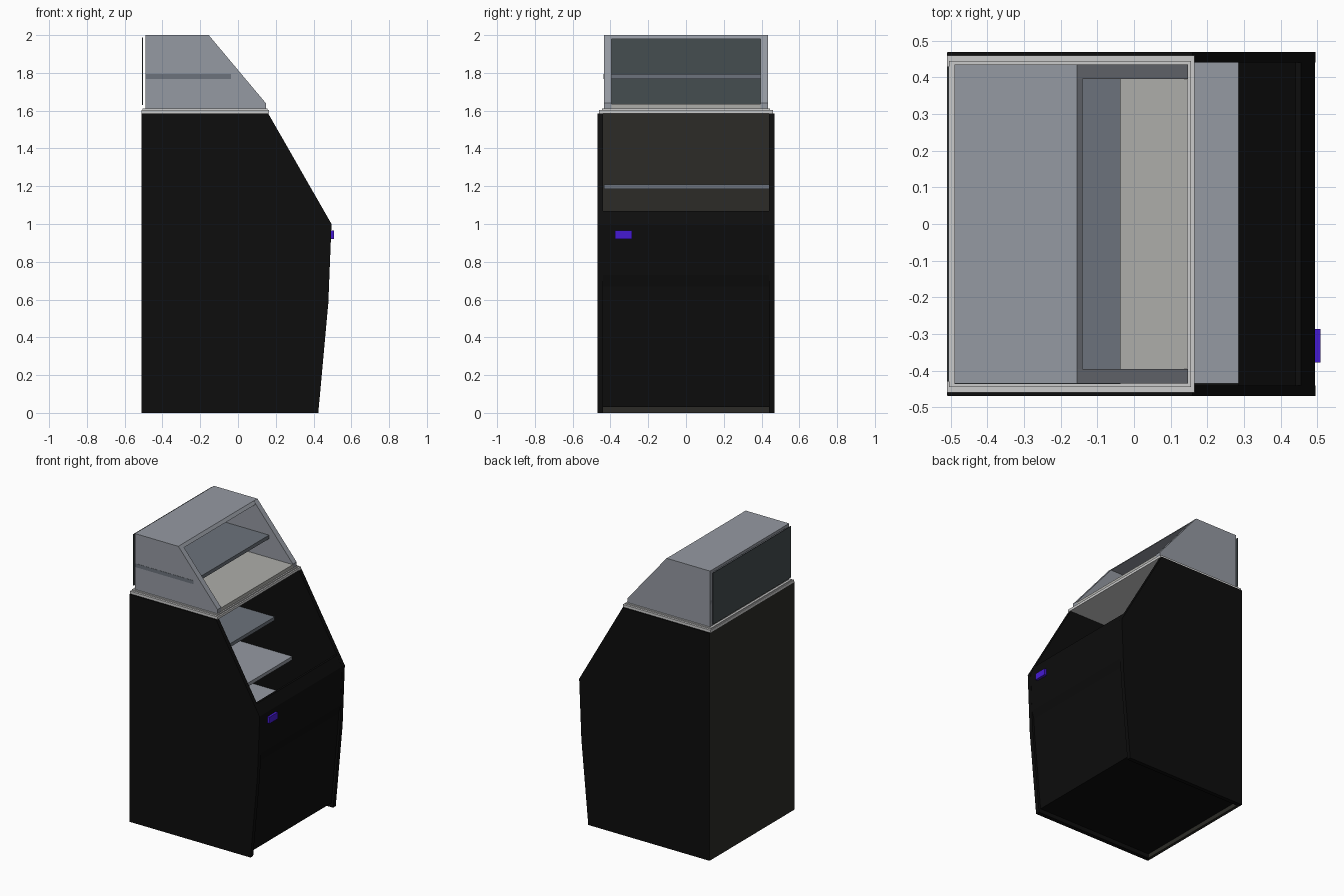
import bpy, bmesh

if "Cube" in bpy.data.objects:
    bpy.data.objects.remove(bpy.data.objects["Cube"])


def material(name, r, g, b):
    m = bpy.data.materials.new(name)
    m.diffuse_color = (r, g, b, 1)
    m.use_nodes = True
    m.node_tree.nodes["Principled BSDF"].inputs["Base Color"].default_value = m.diffuse_color
    return m


BLACK = material("black", 0.004, 0.004, 0.004)
DARK = material("dark_brown", 0.025, 0.024, 0.02)
TRIM = material("trim", 0.62, 0.62, 0.6)
FLOOR = material("floor", 0.42, 0.42, 0.4)
PANEL = material("case_grey", 0.3, 0.32, 0.36)
SHELF = material("shelf_grey", 0.15, 0.17, 0.2)
BACK = material("case_back", 0.06, 0.075, 0.08)
PURPLE = material("purple", 0.06, 0.01, 0.65)


def prism(name, profile, y0, y1, mat):
    """Extrude an x-z profile from y0 to y1."""
    bm = bmesh.new()
    face = bm.faces.new([bm.verts.new((x, y0, z)) for x, z in profile])
    new = bmesh.ops.extrude_face_region(bm, geom=[face])["geom"]
    verts = [v for v in new if isinstance(v, bmesh.types.BMVert)]
    bmesh.ops.translate(bm, verts=verts, vec=(0, y1 - y0, 0))
    bmesh.ops.recalc_face_normals(bm, faces=bm.faces)
    mesh = bpy.data.meshes.new(name)
    bm.to_mesh(mesh)
    bm.free()
    mesh.materials.append(mat)
    ob = bpy.data.objects.new(name, mesh)
    bpy.context.collection.objects.link(ob)
    return ob


def box(name, x0, x1, y0, y1, z0, z1, mat):
    return prism(name, [(x0, z0), (x1, z0), (x1, z1), (x0, z1)], y0, y1, mat)


# Cabinet and glass case side profiles
side = [(-0.508, 0), (0.425, 0), (0.478, 0.58), (0.495, 1.0),
        (0.16, 1.585), (-0.508, 1.585)]
case_side = [(-0.49, 1.61), (0.147, 1.61), (0.147, 1.64),
             (-0.155, 2.0), (-0.49, 2.0)]
for s, label in ((-1, "left"), (1, "right")):
    prism(label + "_cabinet_side", side, s * 0.44, s * 0.469, BLACK)
    prism(label + "_case_side", case_side, s * 0.395, s * 0.435, PANEL)

# Cabinet back and recessed base
box("cabinet_back", -0.51, -0.49, -0.468, 0.468, 0, 1.585, DARK)
box("cabinet_base", -0.49, 0.40, -0.44, 0.44, 0.03, 0.05, BLACK)

# Front: recessed lower door, upper fascia and sloped inner wall
front = [(0.39, 0.03), (0.412, 0.03), (0.463, 0.58), (0.467, 0.67),
         (0.484, 0.73), (0.493, 1.0), (0.455, 1.07), (0.44, 1.07),
         (0.285, 0.70), (0.285, 0.68), (0.44, 0.66)]
prism("cabinet_front", front, -0.44, 0.44, BLACK)

# Display shelves, each one deeper than the one above
for name, x1, z, mat in (("upper_shelf", -0.025, 1.21, SHELF),
                         ("middle_shelf", 0.11, 0.97, PANEL),
                         ("display_deck", 0.285, 0.70, PANEL)):
    box(name, -0.49, x1, -0.435, 0.44, z - 0.024, z, mat)

# Purple control display
box("control_display", 0.485, 0.508, -0.377, -0.286, 0.92, 0.965, PURPLE)

# Stepped counter trim
box("counter_trim", -0.51, 0.165, -0.46, 0.46, 1.585, 1.603, TRIM)
box("counter_step", -0.505, 0.155, -0.445, 0.445, 1.603, 1.611, TRIM)

# Upper case: floor, roof, shelf and back panel
prism("case_floor", [(-0.49, 1.611), (0.146, 1.611), (0.146, 1.636), (-0.49, 1.636)],
      -0.434, 0.434, FLOOR)
prism("case_roof", [(-0.49, 1.98), (-0.14, 1.98), (-0.156, 2.0), (-0.49, 2.0)],
      -0.434, 0.434, PANEL)
box("case_shelf", -0.49, -0.037, -0.4365, 0.434, 1.768, 1.793, SHELF)
box("case_back", -0.508, -0.504, -0.43, 0.43, 1.63, 1.988, BACK)
